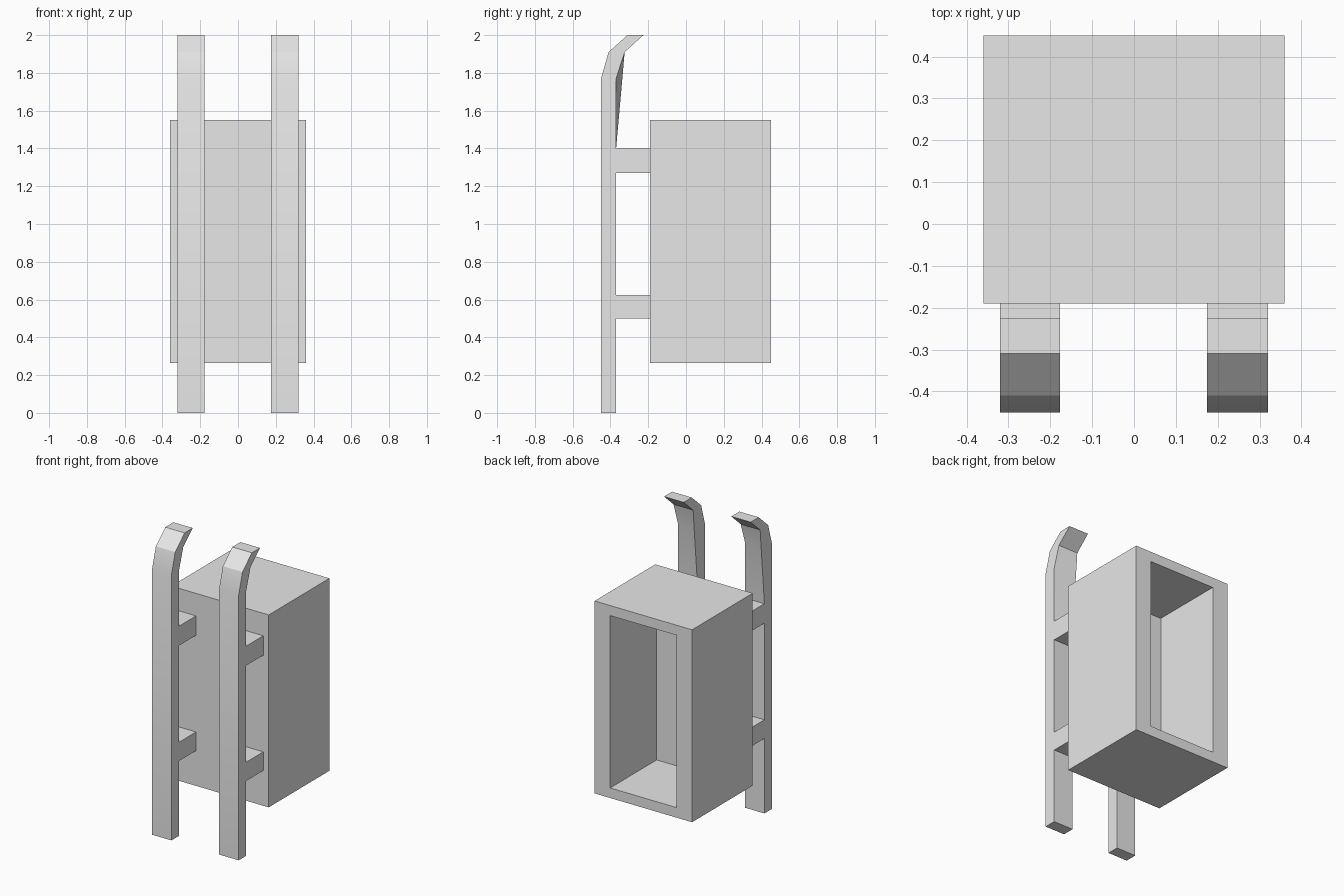
import bpy, bmesh, math

cube = bpy.data.objects.get("Cube")
if cube:
    bpy.data.objects.remove(cube, do_unlink=True)

# Single plain grey material
grey = bpy.data.materials.new("light_grey")
grey.use_nodes = True
grey.diffuse_color = (0.8, 0.8, 0.8, 1)
grey.node_tree.nodes["Principled BSDF"].inputs["Base Color"].default_value = (0.8, 0.8, 0.8, 1)


def finish(name, bm):
    bmesh.ops.recalc_face_normals(bm, faces=bm.faces)
    mesh = bpy.data.meshes.new(name)
    bm.to_mesh(mesh)
    bm.free()
    mesh.materials.append(grey)
    obj = bpy.data.objects.new(name, mesh)
    bpy.context.collection.objects.link(obj)
    return obj


# Box with a deep rectangular recess in its back face
X, Y0, Y1, Z0, Z1 = 0.36, -0.19, 0.45, 0.265, 1.55
bm = bmesh.new()
bmesh.ops.create_cube(bm, size=1)
for v in bm.verts:
    v.co = (X * 2 * v.co.x,
            Y0 + (v.co.y + 0.5) * (Y1 - Y0),
            Z0 + (v.co.z + 0.5) * (Z1 - Z0))
bm.normal_update()
back = max(bm.faces, key=lambda f: f.normal.y)
bmesh.ops.inset_region(bm, faces=[back], thickness=0.095)
for v in back.verts:
    v.co.x = math.copysign(0.245, v.co.x)
pushed = bmesh.ops.extrude_discrete_faces(bm, faces=[back])["faces"][0]
for v in pushed.verts:
    v.co.y = -0.04
finish("box_body", bm)

# Rail side profile (y, z): bent top, plus two struts reaching the box
PROFILE = [
    (-0.45, 0), (-0.45, 1.77), (-0.41, 1.91), (-0.31, 2.0),
    (-0.225, 2.0), (-0.325, 1.91), (-0.37, 1.77),
    (-0.37, 1.40), (-0.19, 1.40), (-0.19, 1.27), (-0.37, 1.27),
    (-0.37, 0.625), (-0.19, 0.625), (-0.19, 0.50), (-0.37, 0.50),
    (-0.37, 0),
]
# The -x edge of the inner bend runs straight up to the hook
SKEWED = [(-0.337, 1.77) if p == (-0.37, 1.77) else p for p in PROFILE]


def rail(name, x0, x1):
    bm = bmesh.new()
    a = [bm.verts.new((x0, y, z)) for y, z in SKEWED]
    b = [bm.verts.new((x1, y, z)) for y, z in PROFILE]
    bm.faces.new(a)
    bm.faces.new(b[::-1])
    n = len(a)
    for i in range(n):
        j = (i + 1) % n
        bm.faces.new((a[j], a[i], b[i], b[j]))
    obj = finish(name, bm)
    bpy.ops.object.select_all(action="DESELECT")
    obj.select_set(True)
    bpy.context.view_layer.objects.active = obj
    bpy.ops.object.shade_smooth_by_angle(angle=math.radians(30))


rail("right_rail", -0.32, -0.177)
rail("left_rail", 0.175, 0.32)
